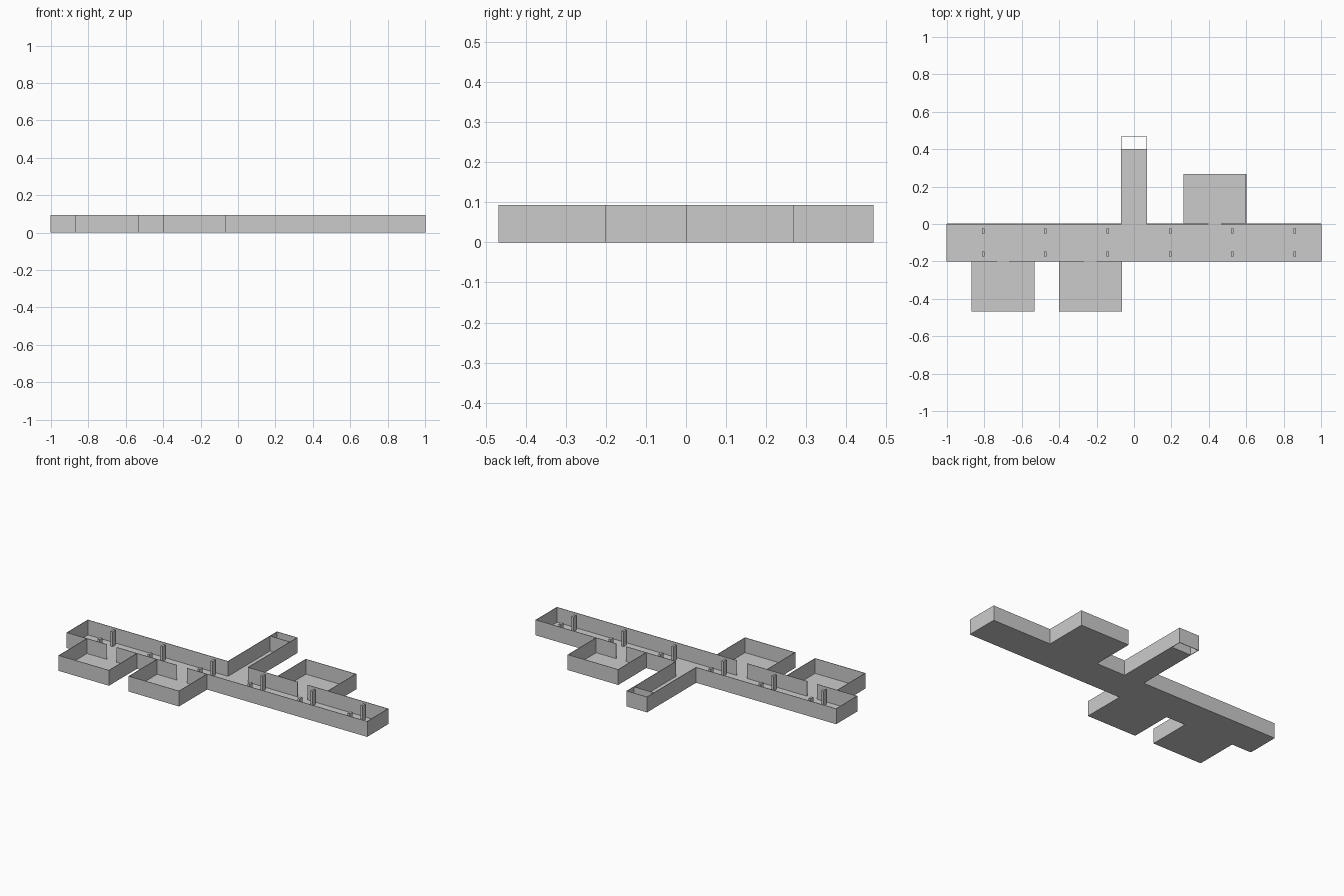
import bpy
import bmesh

cube = bpy.data.objects.get("Cube")
if cube:
    bpy.data.objects.remove(cube, do_unlink=True)

HEIGHT = 0.093
THICK = 0.003

grey = bpy.data.materials.new("plain_grey")
grey.use_nodes = True
grey.diffuse_color = (0.6, 0.6, 0.6, 1)
grey.node_tree.nodes["Principled BSDF"].inputs["Base Color"].default_value = (0.6, 0.6, 0.6, 1)


def finish(name, bm):
    mesh = bpy.data.meshes.new(name)
    bm.to_mesh(mesh)
    bm.free()
    mesh.materials.append(grey)
    obj = bpy.data.objects.new(name, mesh)
    bpy.context.collection.objects.link(obj)
    return obj


def box(name, x0, x1, y0, y1, z0, z1):
    bm = bmesh.new()
    bmesh.ops.create_cube(bm, size=1)
    for v in bm.verts:
        v.co = (x1 if v.co.x > 0 else x0, y1 if v.co.y > 0 else y0, z1 if v.co.z > 0 else z0)
    return finish(name, bm)


def wall(name, *path):
    """Thin upright wall that follows a plan path."""
    bm = bmesh.new()
    low = [bm.verts.new((x, y, 0)) for x, y in path]
    high = [bm.verts.new((x, y, HEIGHT)) for x, y in path]
    for i in range(len(path) - 1):
        bm.faces.new((low[i], low[i + 1], high[i + 1], high[i]))
    obj = finish(name, bm)
    mod = obj.modifiers.new("thickness", 'SOLIDIFY')
    mod.thickness = THICK
    mod.offset = 0
    mod.use_even_offset = True
    return obj


def floor(name, x0, x1, y0, y1):
    box(name, x0, x1, y0, y1, 0, THICK)


FRONT, BACK = -0.2, 0.0
HALL = 0.067        # half width of the back passage
DOOR = 0.033        # half width of a doorway
ROOM = 0.1667       # half width of a room
DEPTH = 0.267

# Main corridor
floor("corridor_floor", -1, 1, FRONT, BACK)
wall("corridor_right_end", (-1, FRONT), (-1, BACK))
wall("corridor_left_end", (1, FRONT), (1, BACK))

# Side rooms: centre, shared wall line, outward direction
rooms = {
    "front_right_room": (-0.7, FRONT, -1),
    "front_middle_room": (-0.233, FRONT, -1),
    "back_left_room": (0.432, BACK, 1),
}
for name, (x, y, side) in rooms.items():
    far = y + side * DEPTH
    floor(name + "_floor", x - ROOM, x + ROOM, min(y, far), max(y, far))
    wall(name + "_walls", (x - ROOM, y), (x - ROOM, far), (x + ROOM, far), (x + ROOM, y))

# Long corridor walls, broken at the doorways and the passage
front_gaps = [(-0.7, DOOR), (-0.233, DOOR)]
back_gaps = [(0, HALL), (0.432, DOOR)]
for name, y, gaps in (("front_wall", FRONT, front_gaps), ("back_wall", BACK, back_gaps)):
    start = -1
    for i, (x, half) in enumerate(gaps):
        wall(f"{name}_{i}", (start, y), (x - half, y))
        start = x + half
    wall(f"{name}_end", (start, y), (1, y))

# Back passage with an open-bottomed end chamber
PASS_END, CHAMBER_END = 0.4, 0.467
floor("passage_floor", -HALL, HALL, BACK, PASS_END)
wall("passage_walls", (-HALL, BACK), (-HALL, CHAMBER_END), (HALL, CHAMBER_END), (HALL, BACK))
wall("chamber_divider", (-HALL, PASS_END), (HALL, PASS_END))

# Two rows of pillars
for i in range(6):
    x = -0.807 + i / 3
    for row, y in (("back", -0.037), ("front", -0.161)):
        box(f"{row}_pillar_{i}", x - 0.0067, x + 0.0067, y - 0.0133, y + 0.0133, 0, HEIGHT)

# Small plate on the corridor floor
box("floor_plate", 0.395, 0.459, -0.1, -0.088, 0, 0.006)
